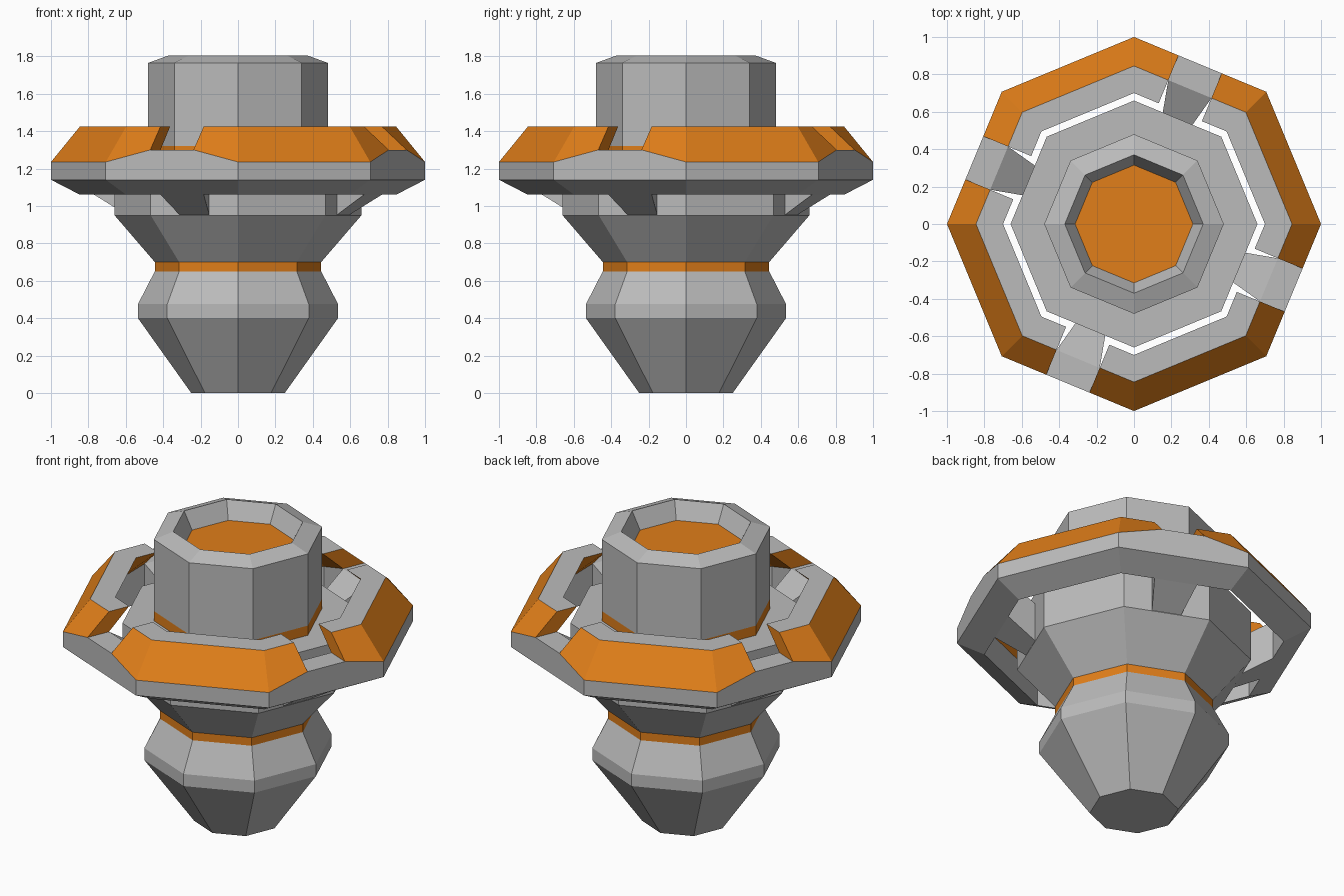
import bpy, bmesh
from math import cos, sin, pi, radians
from mathutils import Vector

if "Cube" in bpy.data.objects:
    bpy.data.objects.remove(bpy.data.objects["Cube"])

AP = cos(pi / 8)          # apothem / radius of an octagon
orange = bpy.data.materials.new("orange")
orange.diffuse_color = (0.75, 0.21, 0.01, 1)
orange.use_nodes = True
orange.node_tree.nodes["Principled BSDF"].inputs["Base Color"].default_value = orange.diffuse_color
grey = bpy.data.materials.new("grey")
grey.diffuse_color = (0.5, 0.5, 0.5, 1)
grey.use_nodes = True
grey.node_tree.nodes["Principled BSDF"].inputs["Base Color"].default_value = grey.diffuse_color


def loft(name, sections, mats, loop_sections=False, loop_profile=True,
         orange_strips=(), orange_caps=(False, False)):
    """Skin a list of cross-sections; strips can be orange by section index."""
    bm = bmesh.new()
    rows = [[bm.verts.new(p) for p in s] for s in sections]
    n, m = len(rows), len(rows[0])
    for i in range(n if loop_sections else n - 1):
        a, b = rows[i], rows[(i + 1) % n]
        for j in range(m if loop_profile else m - 1):
            k = (j + 1) % m
            f = bm.faces.new((a[j], a[k], b[k], b[j]))
            f.material_index = 1 if i in orange_strips else 0
    if not loop_sections:
        for row, hot in zip((rows[0], rows[-1]), orange_caps):
            bm.faces.new(row).material_index = int(hot)
    bmesh.ops.recalc_face_normals(bm, faces=bm.faces[:])
    me = bpy.data.meshes.new(name)
    bm.to_mesh(me)
    bm.free()
    for mt in mats:
        me.materials.append(mt)
    ob = bpy.data.objects.new(name, me)
    bpy.context.collection.objects.link(ob)
    return ob


def octagon(r, z):
    return [(r * cos(i * pi / 4), r * sin(i * pi / 4), z) for i in range(8)]


def corner(deg, r, z):
    """Point at an octagon corner."""
    a = radians(deg)
    return Vector((r * cos(a), r * sin(a), z))


def side(deg, r, off, z):
    """Point on the flat side facing deg, shifted sideways by off."""
    a = radians(deg)
    d, t = Vector((cos(a), sin(a), 0)), Vector((-sin(a), cos(a), 0))
    return d * (r * AP) + t * off + Vector((0, 0, z))


# Central turned body: foot, orange neck, shoulder, orange band, column, well
profile = [(.25, 0), (.535, .40), (.535, .475), (.445, .65), (.445, .70),
           (.66, .95), (.66, 1.26), (.48, 1.26), (.48, 1.32), (.48, 1.765),
           (.37, 1.805), (.315, 1.70)]
loft("central_body", [octagon(r, z) for r, z in profile], (grey, orange),
     orange_strips=(3, 7), orange_caps=(False, True))

HALF = .125                      # half width of the notches
LOW, HIGH = 1.235, 1.30          # top of the ring base, plain and at notches
notches = [67.5 + 90 * i for i in range(4)]


def base_section(pt, top):
    return [pt(.845, 1.06), pt(1, 1.14), pt(1, top), pt(.845, top)]


def panel_section(pt, z):
    return [pt(1, z), pt(.845, 1.425), pt(.70, 1.425), pt(.845, z)]


# Grey ring base, raised at the four notches
sections = []
for n in notches:
    for s in (-HALF, HALF):
        sections.append(base_section(lambda r, z: side(n, r, s, z), HIGH))
    for c in (22.5, 67.5):
        sections.append(base_section(lambda r, z: corner(n + c, r, z), LOW))
loft("ring_base", sections, (grey,), loop_sections=True)

for i, n in enumerate(notches):
    # Orange cover panel between two notches, with a grey top face
    panel = [panel_section(lambda r, z: side(n, r, HALF, z), HIGH),
             panel_section(lambda r, z: corner(n + 22.5, r, z), LOW),
             panel_section(lambda r, z: corner(n + 67.5, r, z), LOW),
             panel_section(lambda r, z: side(n + 90, r, -HALF, z), HIGH)]
    ob = loft(f"cover_panel_{i + 1}", panel, (orange, grey))
    for p in ob.data.polygons:
        if p.normal.z > .95:
            p.material_index = 1
    # Tapered strut from the ring to the body
    strut = [[side(n, r, s * w, z) for s, z in ((-1, lo), (1, lo), (1, hi), (-1, hi))]
             for r, w, lo, hi in ((.845, HALF, 1.06, HIGH), (.655, .085, .95, 1.19))]
    loft(f"strut_{i + 1}", strut, (grey,))
